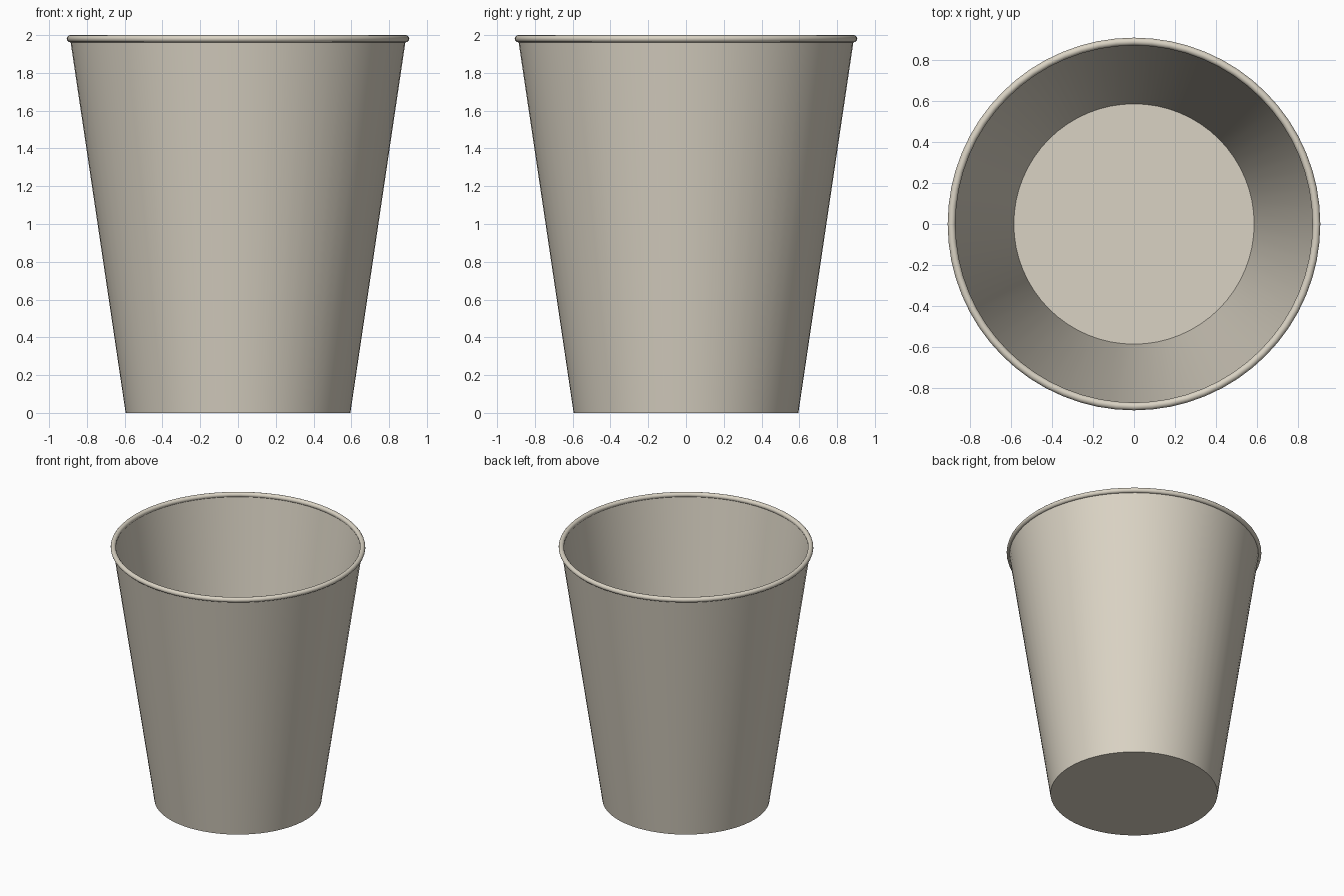
import bpy, bmesh, math

if "Cube" in bpy.data.objects:
    bpy.data.objects.remove(bpy.data.objects["Cube"])

SEGMENTS = 64

paper = bpy.data.materials.new("warm beige paper")
paper.diffuse_color = (0.70, 0.65, 0.55, 1)
paper.use_nodes = True
paper.node_tree.nodes["Principled BSDF"].inputs["Base Color"].default_value = paper.diffuse_color


def lathe(name, profile, closed=False):
    """Revolve an (r, z) profile about the z axis; r = 0 ends become poles."""
    bm = bmesh.new()
    verts = [bm.verts.new((r, 0, z)) for r, z in profile]
    edges = [bm.edges.new(p) for p in zip(verts, verts[1:])]
    if closed:
        edges.append(bm.edges.new((verts[-1], verts[0])))
    bmesh.ops.spin(bm, geom=verts + edges, cent=(0, 0, 0), axis=(0, 0, 1),
                   angle=math.tau, steps=SEGMENTS)
    bmesh.ops.remove_doubles(bm, verts=bm.verts, dist=0.0002)
    bmesh.ops.recalc_face_normals(bm, faces=bm.faces)
    mesh = bpy.data.meshes.new(name)
    bm.to_mesh(mesh)
    bm.free()
    mesh.materials.append(paper)
    obj = bpy.data.objects.new(name, mesh)
    bpy.context.collection.objects.link(obj)
    bpy.ops.object.select_all(action='DESELECT')
    obj.select_set(True)
    bpy.context.view_layer.objects.active = obj
    bpy.ops.object.shade_smooth_by_angle(angle=math.radians(35))
    return obj


# Tapered thin wall with a flat floor
lathe("cup_body", [(0, 0), (0.595, 0), (0.888, 1.975),
                   (0.876, 1.975), (0.585, 0.012), (0, 0.012)])

# Rolled lip around the mouth
lip_radius, lip_tube, sides = 0.888, 0.019, 12
lathe("rolled_rim", [(lip_radius + lip_tube * math.cos(math.tau * i / sides),
                      2 - lip_tube + lip_tube * math.sin(math.tau * i / sides))
                     for i in range(sides)], closed=True)
